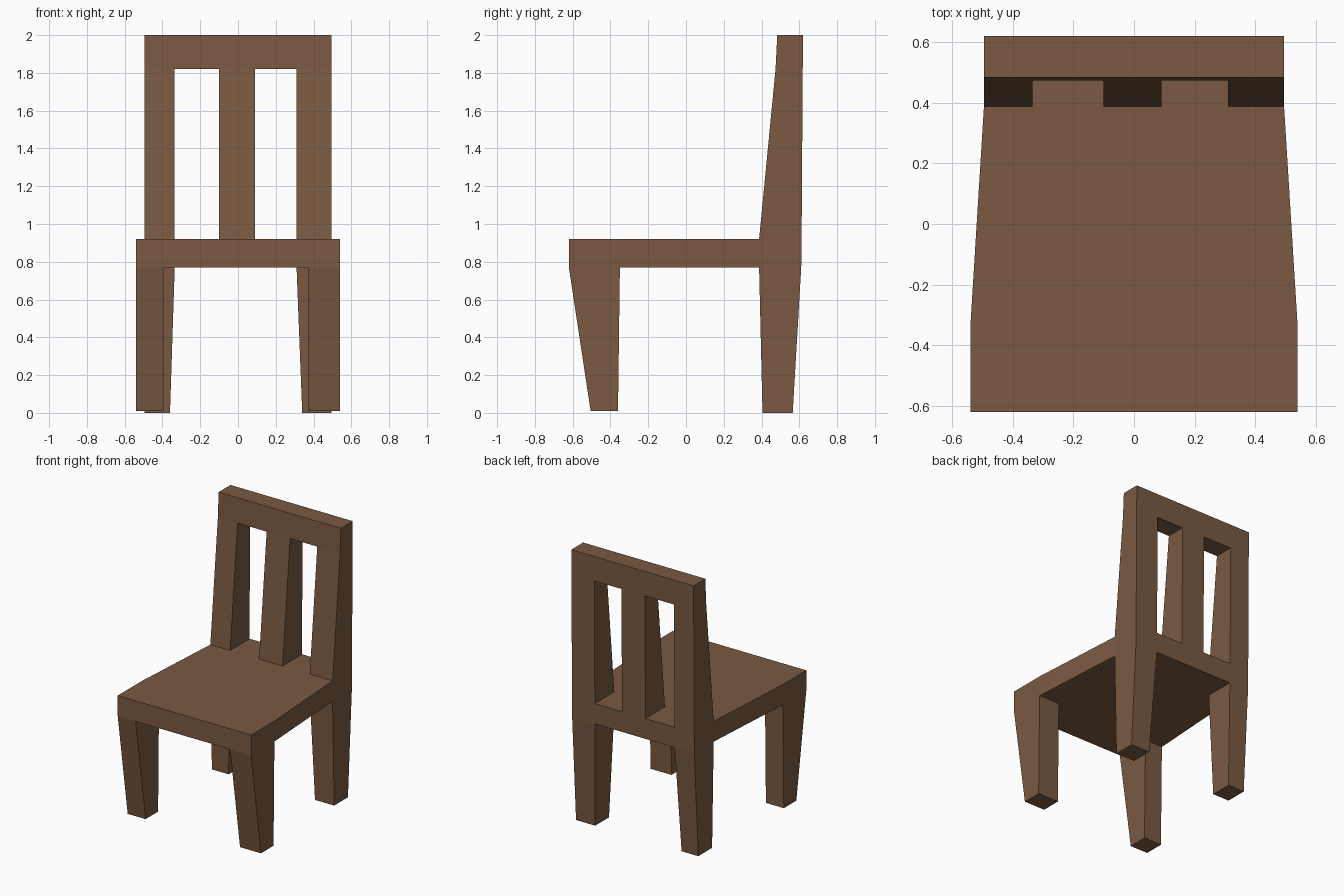
import bpy

if "Cube" in bpy.data.objects:
    bpy.data.objects.remove(bpy.data.objects["Cube"])

wood = bpy.data.materials.new("brown wood")
wood.diffuse_color = (0.195, 0.102, 0.055, 1)
wood.use_nodes = True
wood.node_tree.nodes["Principled BSDF"].inputs["Base Color"].default_value = wood.diffuse_color


def loft(name, bottom, z0, top, z1):
    """Solid between two matching counter-clockwise outlines."""
    n = len(bottom)
    verts = [(x, y, z0) for x, y in bottom] + [(x, y, z1) for x, y in top]
    faces = [list(range(n))[::-1], list(range(n, 2 * n))]
    faces += [[i, (i + 1) % n, n + (i + 1) % n, n + i] for i in range(n)]
    mesh = bpy.data.meshes.new(name)
    mesh.from_pydata(verts, [], faces)
    mesh.materials.append(wood)
    obj = bpy.data.objects.new(name, mesh)
    bpy.context.collection.objects.link(obj)
    return obj


def rect(x0, x1, y0, y1):
    return [(x0, y0), (x1, y0), (x1, y1), (x0, y1)]


W, WB = 0.54, 0.495            # half widths at the front and the back
Z_UNDER, Z_SEAT, Z_RAIL, Z_TOP = 0.77, 0.92, 1.82, 2.0

# Seat, narrowing towards the back
plan = [(-W, -0.62), (W, -0.62), (W, -0.34), (WB, 0.387), (-WB, 0.387), (-W, -0.34)]
loft("seat", plan, Z_UNDER, plan, Z_SEAT)

# Front legs: straight in x, tapering in y
for side, x0, x1 in (("left", -W, -0.395), ("right", 0.37, W)):
    loft("front_leg_" + side, rect(x0, x1, -0.505, -0.36), 0.01,
         rect(x0, x1, -0.62, -0.35), Z_UNDER)

# Back legs: inner side and depth taper
loft("back_leg_left", rect(-WB, -0.36, 0.405, 0.565), 0,
     rect(-WB, -0.335, 0.387, 0.61), Z_UNDER)
loft("back_leg_right", rect(0.34, WB, 0.405, 0.565), 0,
     rect(0.31, WB, 0.387, 0.61), Z_UNDER)

# Backrest: lower rail, three slats, top rail
loft("lower_rail", rect(-WB, WB, 0.387, 0.61), Z_UNDER,
     rect(-WB, WB, 0.387, 0.612), Z_SEAT)
for name, x0, x1 in (("left", -WB, -0.335), ("middle", -0.10, 0.09), ("right", 0.31, WB)):
    loft("back_slat_" + name, rect(x0, x1, 0.387, 0.612), Z_SEAT,
         rect(x0, x1, 0.474, 0.618), Z_RAIL)
loft("top_rail", rect(-WB, WB, 0.474, 0.618), Z_RAIL,
     rect(-WB, WB, 0.483, 0.62), Z_TOP)
